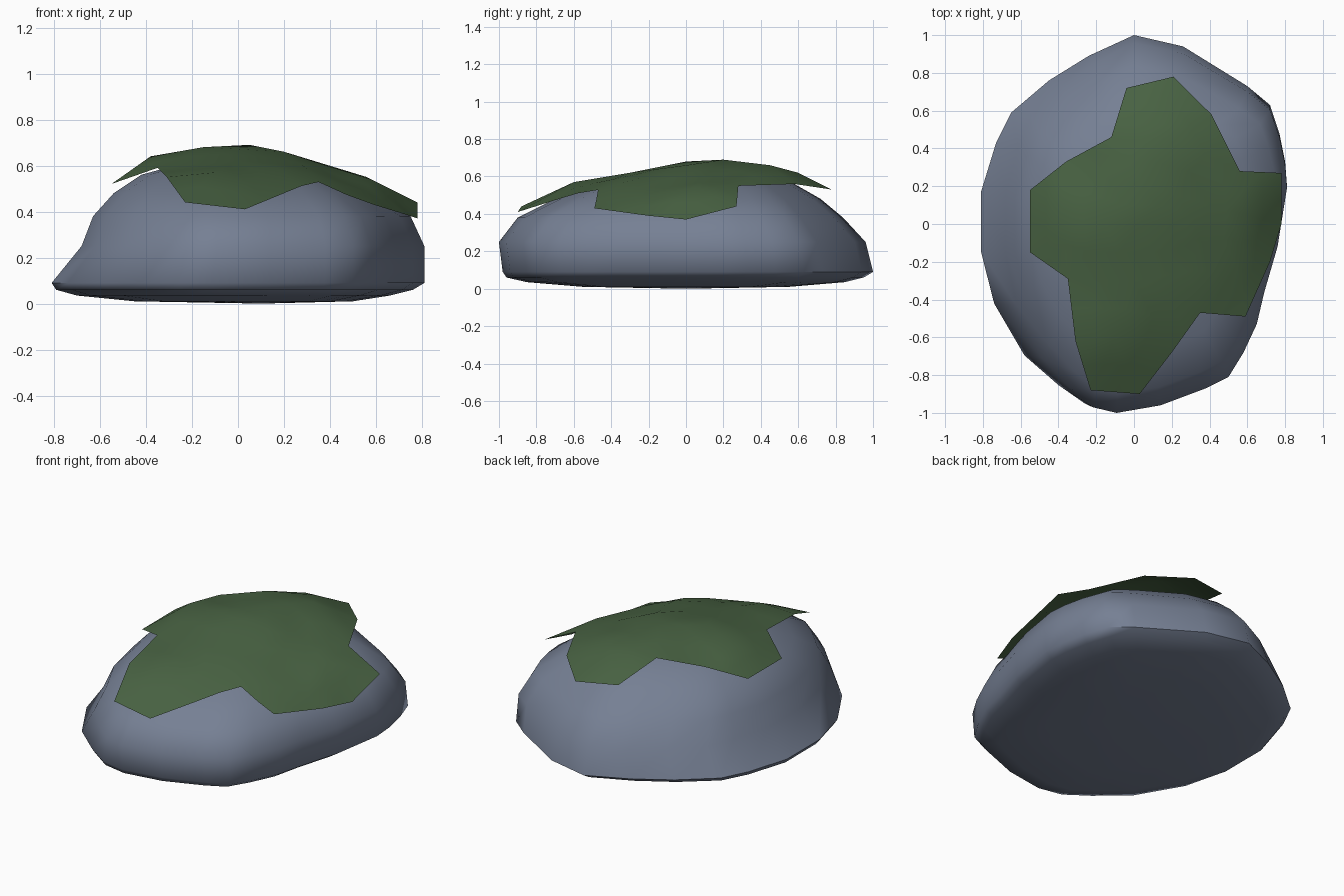
import bpy, bmesh
from mathutils import Vector
from mathutils.bvhtree import BVHTree
from mathutils.geometry import delaunay_2d_cdt

if "Cube" in bpy.data.objects:
    bpy.data.objects.remove(bpy.data.objects["Cube"])


def material(name, rgb):
    m = bpy.data.materials.new(name)
    m.diffuse_color = (*rgb, 1)
    m.use_nodes = True
    m.node_tree.nodes["Principled BSDF"].inputs["Base Color"].default_value = m.diffuse_color
    return m


def finish(bm, name, mat, angle):
    me = bpy.data.meshes.new(name)
    bm.to_mesh(me)
    ob = bpy.data.objects.new(name, me)
    bpy.context.collection.objects.link(ob)
    me.materials.append(mat)
    bpy.ops.object.select_all(action='DESELECT')
    ob.select_set(True)
    bpy.context.view_layer.objects.active = ob
    bpy.ops.object.shade_smooth_by_angle(angle=angle)
    return ob


# Boulder: one irregular footprint lofted through rings of changing extent
footprint = [(.81, .2), (.80, .33), (.77, .48), (.72, .63), (.60, .73), (.26, .94),
             (0, 1), (-.24, .89), (-.45, .76), (-.65, .59), (-.73, .43), (-.81, .17),
             (-.81, -.15), (-.74, -.43), (-.58, -.71), (-.40, -.87), (-.26, -.97),
             (-.11, -1), (.14, -.96), (.38, -.87), (.5, -.81), (.58, -.68),
             (.65, -.53), (.69, -.36), (.76, -.12)]
# left, right, front, back extent and height of each ring
rings = [(.45, .50, .55, .55, .010), (.70, .66, .85, .85, .035), (.79, .76, .96, .95, .060),
         (.81, .81, .98, 1.0, .09), (.68, .81, 1.0, .96, .25), (.63, .75, .90, .84, .38),
         (.54, .60, .70, .72, .48), (.42, .43, .48, .58, .56), (.24, .24, .22, .40, .61)]
bm = bmesh.new()
loops = []
for left, right, front, back, z in rings:
    loops.append([bm.verts.new((x / .81 * (right if x > 0 else left),
                                y * (back if y > 0 else front), z))
                  for x, y in footprint])
n = len(footprint)
for a, b in zip(loops, loops[1:]):
    for i in range(n):
        j = (i + 1) % n
        bm.faces.new((a[i], a[j], b[j], b[i]))
for loop, tip in ((loops[0], (.1, 0, 0)), (loops[-1], (0, .12, .635))):
    c = bm.verts.new(tip)
    for i in range(n):
        bm.faces.new((loop[i], loop[(i + 1) % n], c))
bmesh.ops.recalc_face_normals(bm, faces=bm.faces)
rock_tree = BVHTree.FromBMesh(bm)
finish(bm, "boulder", material("slate grey", (.18, .215, .295)), 1.1)
bm.free()

# Moss: thin ragged sheet draped over the top
edge = [(.21, .78, .53), (.41, .58, .56), (.56, .28, .55), (.78, .27, .44), (.78, 0, .37),
        (.72, -.2, .39), (.59, -.49, .43), (.35, -.47, .5), (.2, -.68, .48),
        (.03, -.9, .41), (-.23, -.88, .44), (-.31, -.62, .55), (-.35, -.29, .59),
        (-.55, -.15, .52), (-.55, .18, .52), (-.36, .33, .6), (-.12, .46, .64),
        (-.04, .72, .55)]
inner = [(.05, .2, .69), (-.15, 0, .68), (-.38, .08, .64), (.2, 0, .66), (.4, .1, .595),
         (.58, .05, .54), (.2, .45, .66), (0, -.3, .62), (-.1, -.6, .57),
         (.3, -.25, .57), (.55, -.25, .49), (.1, .6, .62)]
pts = edge + inner
k = len(edge)
flat = [Vector(p[:2]) for p in pts]
_, _, tris, _, _, _ = delaunay_2d_cdt(
    flat, [(i, (i + 1) % k) for i in range(k)], [], 1, 1e-6)
bm = bmesh.new()
vs = [bm.verts.new(p) for p in pts]
for t in tris:
    bm.faces.new([vs[i] for i in t])
bmesh.ops.subdivide_edges(bm, edges=bm.edges[:], cuts=1, use_grid_fill=True)
bmesh.ops.triangulate(bm, faces=bm.faces[:])
# keep the sheet just above the stone
for v in bm.verts:
    hit = rock_tree.ray_cast(Vector((v.co.x, v.co.y, 2)), Vector((0, 0, -1)))[0]
    if hit:
        v.co.z = max(v.co.z, hit.z + .018)
bmesh.ops.recalc_face_normals(bm, faces=bm.faces)
if sum(f.normal.z for f in bm.faces) < 0:
    bmesh.ops.reverse_faces(bm, faces=bm.faces[:])
finish(bm, "moss_patch", material("moss green", (.065, .122, .055)), 1.1)
bm.free()
